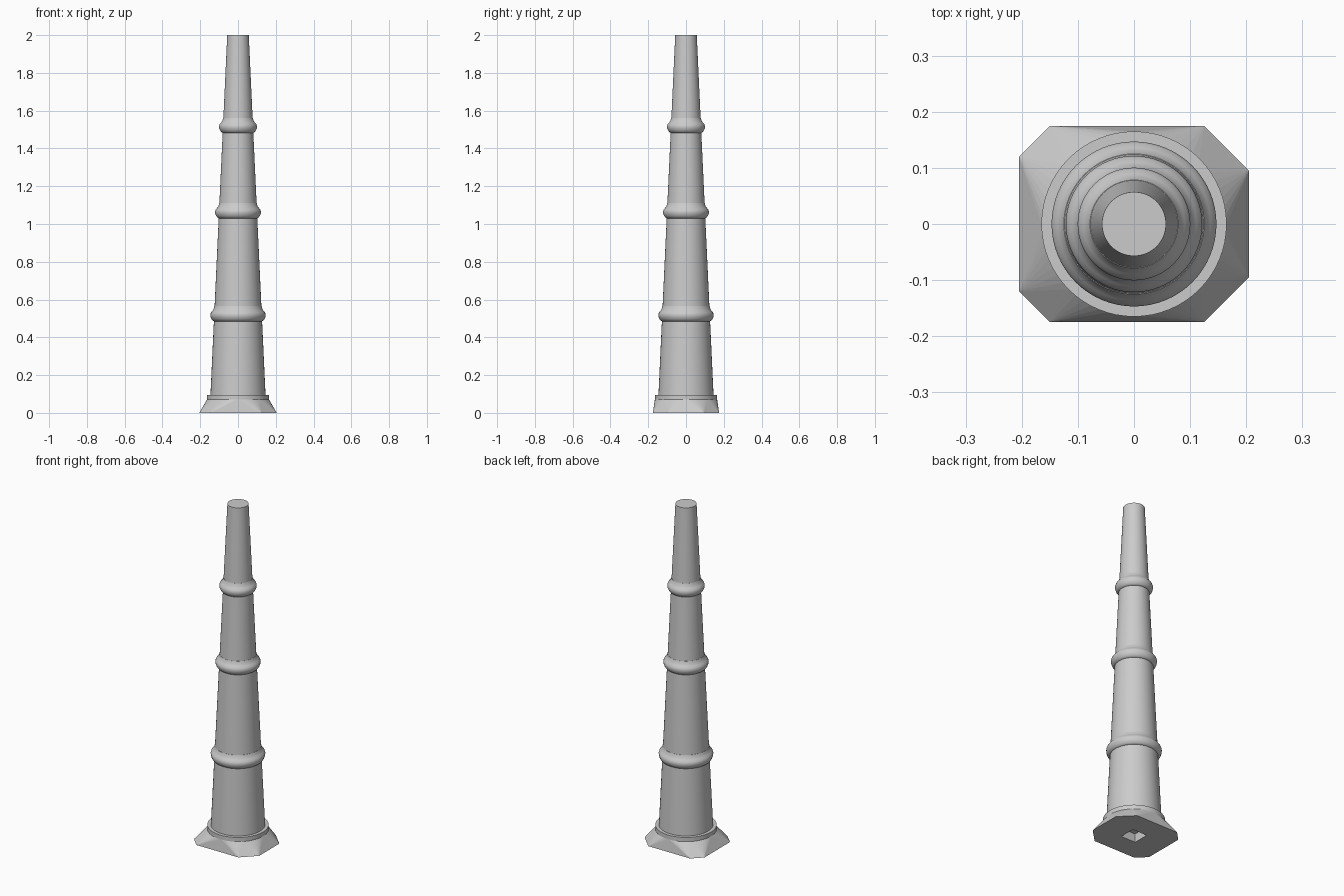
import bpy, bmesh, math

if "Cube" in bpy.data.objects:
    bpy.data.objects.remove(bpy.data.objects["Cube"], do_unlink=True)

grey = bpy.data.materials.new("plain grey")
grey.use_nodes = True
grey.diffuse_color = (0.6, 0.6, 0.6, 1)
grey.node_tree.nodes["Principled BSDF"].inputs["Base Color"].default_value = (0.6, 0.6, 0.6, 1)

SIDES = 64
BASE_TOP = 0.07
SHAFT_R, TIP_R = 0.147, 0.057


def finish(bm, name, smooth=None):
    bmesh.ops.recalc_face_normals(bm, faces=bm.faces)
    mesh = bpy.data.meshes.new(name)
    bm.to_mesh(mesh)
    bm.free()
    mesh.materials.append(grey)
    obj = bpy.data.objects.new(name, mesh)
    bpy.context.collection.objects.link(obj)
    if smooth:
        bpy.ops.object.select_all(action="DESELECT")
        obj.select_set(True)
        bpy.context.view_layer.objects.active = obj
        bpy.ops.object.shade_smooth_by_angle(angle=math.radians(smooth))
    return obj


def circle(r, z):
    steps = [2 * math.pi * i / SIDES for i in range(SIDES)]
    return [(r * math.cos(a), r * math.sin(a), z) for a in steps]


def lathe(name, profile, smooth=35):
    """Turn (radius, height) points into a capped round solid."""
    bm = bmesh.new()
    rings = [[bm.verts.new(p) for p in circle(r, z)] for r, z in profile]
    for low, high in zip(rings, rings[1:]):
        for i in range(SIDES):
            j = (i + 1) % SIDES
            bm.faces.new((low[i], low[j], high[j], high[i]))
    bm.faces.new(rings[0][::-1])
    bm.faces.new(rings[-1])
    return finish(bm, name, smooth)


def shaft_radius(z):
    return SHAFT_R + (TIP_R - SHAFT_R) * (z - BASE_TOP) / (2 - BASE_TOP)


# Foot: uneven octagon blending up into a circle
bm = bmesh.new()
half = [(0.205, 0.095), (0.125, 0.175), (-0.15, 0.175), (-0.205, 0.12)]
points = [(x, s * y, 0) for x, y in half for s in (1, -1)] + circle(0.165, BASE_TOP)
for p in points:
    bm.verts.new(p)
bmesh.ops.convex_hull(bm, input=bm.verts[:])
foot = finish(bm, "foot")

# Square socket in the underside
bm = bmesh.new()
bmesh.ops.create_cube(bm, size=1)
bmesh.ops.scale(bm, vec=(0.095, 0.095, 0.1), verts=bm.verts)
socket = finish(bm, "socket_cutter")
socket.hide_render = True
socket.hide_viewport = True
cut = foot.modifiers.new("socket", "BOOLEAN")
cut.operation = "DIFFERENCE"
cut.solver = "EXACT"
cut.object = socket

# Collar and tapered shaft
lathe("collar", [(0.165, BASE_TOP - 0.002), (0.165, 0.095)])
lathe("shaft", [(SHAFT_R, BASE_TOP), (TIP_R, 2)])

# Rounded bands with a flared upper edge
section = [(-0.036, 0), (-0.031, 0.008), (-0.022, 0.015), (-0.011, 0.0195),
           (0, 0.021), (0.01, 0.018), (0.019, 0.011), (0.028, 0.005), (0.044, 0.001)]
for label, z in (("lower", 0.521), ("middle", 1.066), ("upper", 1.518)):
    lathe(label + "_band", [(shaft_radius(z + dz) + dr, z + dz) for dz, dr in section], 50)
